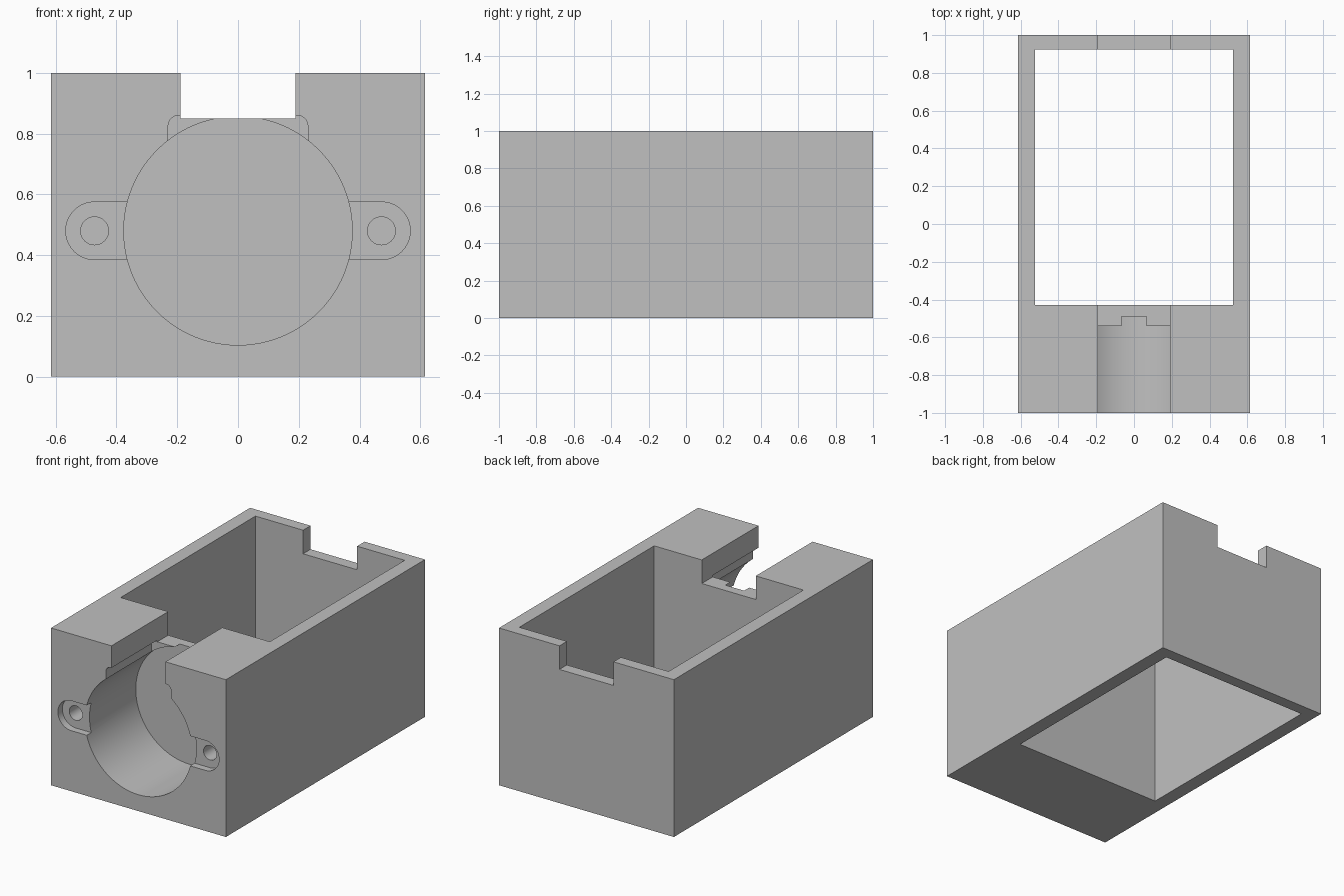
import bpy
import bmesh
from math import sin, cos, pi, radians

cube = bpy.data.objects.get("Cube")
if cube:
    bpy.data.objects.remove(cube, do_unlink=True)

# Single grey material
grey = bpy.data.materials.new("plain_grey")
grey.use_nodes = True
colour = (0.53, 0.53, 0.53, 1)
grey.diffuse_color = colour
grey.node_tree.nodes["Principled BSDF"].inputs["Base Color"].default_value = colour


def prism(name, outline, y0, y1):
    """Extrude an (x, z) outline along y."""
    bm = bmesh.new()
    base = bm.faces.new([bm.verts.new((x, y0, z)) for x, z in outline])
    moved = bmesh.ops.extrude_face_region(bm, geom=[base])["geom"]
    verts = [v for v in moved if isinstance(v, bmesh.types.BMVert)]
    bmesh.ops.translate(bm, verts=verts, vec=(0, y1 - y0, 0))
    bmesh.ops.recalc_face_normals(bm, faces=bm.faces)
    mesh = bpy.data.meshes.new(name)
    bm.to_mesh(mesh)
    bm.free()
    mesh.materials.append(grey)
    obj = bpy.data.objects.new(name, mesh)
    bpy.context.collection.objects.link(obj)
    return obj


def rect(half, z0, z1):
    return [(-half, z0), (half, z0), (half, z1), (-half, z1)]


def arc(cx, cz, r, a0, a1, n):
    angles = [radians(a0 + (a1 - a0) * i / n) for i in range(n + 1)]
    return [(cx + r * cos(a), cz + r * sin(a)) for a in angles]


def circle(cx, cz, r, n):
    return arc(cx, cz, r, 0, 360, n)[:-1]


AXIS_Z = 0.48
FRONT = -1.1   # cutters start ahead of the front face

# Housing block
housing = prism("housing", rect(0.615, 0, 1), -1, 1)

# Open rear compartment, cable slot and round bore
cutters = [
    prism("compartment_cutter", rect(0.525, -0.1, 1.1), -0.43, 0.925),
    prism("slot_cutter", rect(0.19, 0.85, 1.1), FRONT, 1.1),
    prism("bore_cutter", circle(0, AXIS_Z, 0.376, 96), FRONT, -0.49),
]

# Rounded clearance groove under the slot
groove = [(-0.23, 0.6), (0.23, 0.6)]
groove += arc(0.195, 0.825, 0.035, 0, 90, 6)
groove += arc(-0.195, 0.825, 0.035, 90, 180, 6)
cutters.append(prism("groove_cutter", groove, FRONT, -0.54))

# Mounting ear recesses with screw holes
for side, s in (("left", 1), ("right", -1)):
    ear = [(s * x, z) for x, z in arc(0.472, AXIS_Z, 0.095, -90, 90, 20)]
    ear += [(s * 0.3, AXIS_Z + 0.095), (s * 0.3, AXIS_Z - 0.095)]
    cutters.append(prism(side + "_ear_cutter", ear, FRONT, -0.955))
    hole = circle(s * 0.472, AXIS_Z, 0.046, 32)
    cutters.append(prism(side + "_screw_cutter", hole, FRONT, -0.75))

# Cut everything out of the housing
bpy.context.view_layer.objects.active = housing
for cutter in cutters:
    cutter.hide_render = True
    mod = housing.modifiers.new(cutter.name, "BOOLEAN")
    mod.operation = "DIFFERENCE"
    mod.solver = "EXACT"
    mod.object = cutter
    bpy.ops.object.modifier_apply(modifier=mod.name)
    bpy.data.objects.remove(cutter, do_unlink=True)

# Smooth the curved walls, keep corners crisp
bpy.ops.object.select_all(action="DESELECT")
housing.select_set(True)
bpy.ops.object.shade_smooth_by_angle(angle=radians(30))
